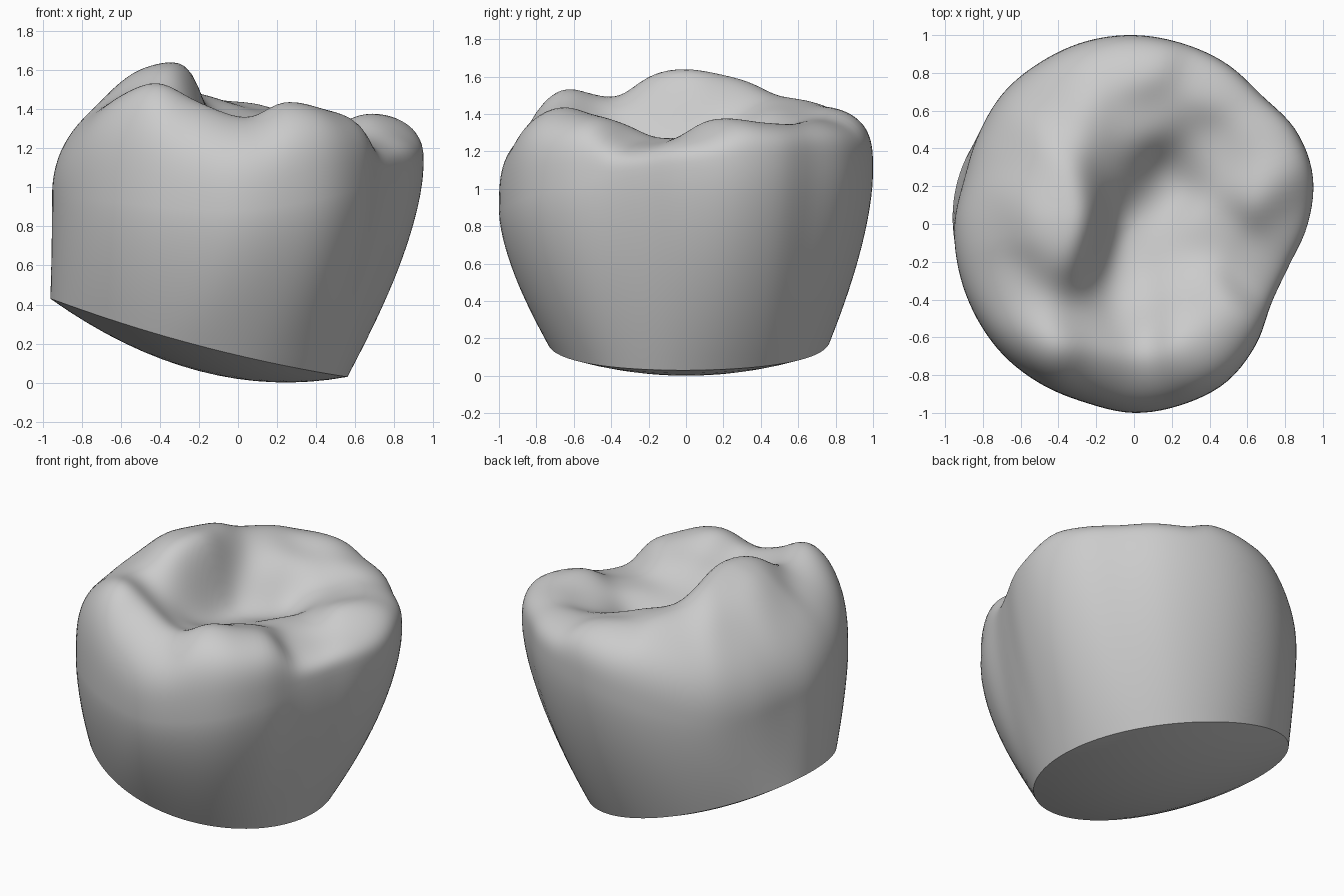
import bpy
import bmesh
from math import cos, sin, pi, exp

SEGMENTS = 128
WALL_STEPS = 14
TOP_STEPS = 48
BASE_STEPS = 8

# Widest outline of the crown: radius in hundredths, every 15 degrees from +x
OUTLINE = [92, 98, 99, 96, 98, 99, 100, 100, 99, 98, 95, 93,
           95, 96, 97, 98, 98, 98, 100, 99, 97, 91, 84, 85]
# Height of that outline and squareness of the shoulder above it, every 45 degrees
EQUATOR = [1.1, 1.12, 1.08, 0.9, 0.95, 0.93, 0.88, 1.0]
SHOULDER = [3.5, 4, 3.6, 2.5, 2.2, 3.2, 3.3, 4]

# Chewing surface: x, y, height in hundredths
CUSPS = [(-44, -66, 174), (-58, -54, 165), (-35, 2, 169), (-38, -20, 166), (-35, 25, 167),
         (-58, 10, 173), (-50, 30, 165), (30, -70, 152), (45, -55, 144), (71, 21, 144)]
RIMS = [(0, -82, 141), (-20, -74, 153), (-75, 0, 159), (-70, 40, 156), (-70, -32, 155),
        (-50, -41, 150), (-30, 52, 156), (-40, 78, 153), (0, 82, 150), (40, 72, 141),
        (65, 48, 140), (66, -21, 126), (85, 0, 131)]
VALLEYS = [(0, -10, 116), (5, 10, 115), (20, 25, 113), (-8, -30, 121), (-28, -46, 140),
           (0, -50, 132), (30, -38, 136), (20, -15, 125), (40, 0, 128), (50, 30, 131),
           (12, 55, 140), (-10, 46, 147), (-8, 28, 134), (34, 42, 130)]


def cyclic(values, angle):
    """Smooth periodic interpolation of evenly spaced values."""
    n = len(values)
    u = (angle / (2 * pi) % 1) * n
    i = int(u)
    t = u - i
    a, b, c, d = (values[(i + k) % n] for k in (-1, 0, 1, 2))
    return b + t / 2 * (c - a + t * (2 * a - 5 * b + 4 * c - d + t * (3 * (b - c) + d - a)))


def surface_height(x, y):
    """Blend the nearby cusp, rim and valley heights."""
    total = weight = 0
    for px, py, pz in CUSPS + RIMS + VALLEYS:
        w = exp(-((x - px / 100) ** 2 + (y - py / 100) ** 2) / 0.03) + 1e-9
        total += w * pz / 100
        weight += w
    return total / weight


def base_point(a, k):
    """Tilted, slightly domed underside; k is 1 at its edge."""
    r = k * (1 - 0.012 * sin(2 * a))
    x, y = -0.2 + 0.76 * r * cos(a), 0.015 + 0.755 * r * sin(a)
    z = 0.03 - 0.263 * (x - 0.56) - 0.04 * (k * sin(a)) ** 2 - 0.17 * (1 - k * k)
    return x, y, max(z, 0)


def equator_point(a):
    r = cyclic(OUTLINE, a) / 100
    return r * cos(a), r * sin(a), cyclic(EQUATOR, a)


def wall_point(a, t):
    p, q = base_point(a, 1), equator_point(a)
    e = 1 - (1 - t) ** 1.6
    return (p[0] + (q[0] - p[0]) * e, p[1] + (q[1] - p[1]) * e, p[2] + (q[2] - p[2]) * t)


def top_point(a, s):
    """Rounded shoulder that runs inward into the chewing surface."""
    x, y, z = equator_point(a)
    power = cyclic(SHOULDER, a)
    lift = max(0, 1 - s ** power) ** (1 / power)
    return x * s, y * s, z + (surface_height(x * s, y * s) - z) * lift


bm = bmesh.new()


def ring(func, value):
    return [bm.verts.new(func(2 * pi * i / SEGMENTS, value)) for i in range(SEGMENTS)]


# Rings from the underside, up the wall and over the top
rings = [ring(base_point, (i + 1) / BASE_STEPS) for i in range(BASE_STEPS)]
rings += [ring(wall_point, (i + 1) / WALL_STEPS) for i in range(WALL_STEPS)]
rings += [ring(top_point, cos(pi / 2 * (i + 1) / TOP_STEPS)) for i in range(TOP_STEPS - 1)]
bottom_tip = bm.verts.new(base_point(0, 0))
top_tip = bm.verts.new(top_point(0, 0))
for i in range(SEGMENTS):
    j = (i + 1) % SEGMENTS
    for low, high in zip(rings, rings[1:]):
        bm.faces.new((low[i], low[j], high[j], high[i]))
    bm.faces.new((bottom_tip, rings[0][j], rings[0][i]))
    bm.faces.new((top_tip, rings[-1][i], rings[-1][j]))
bmesh.ops.recalc_face_normals(bm, faces=bm.faces)

cube = bpy.data.objects.get("Cube")
if cube:
    bpy.data.objects.remove(cube, do_unlink=True)

mesh = bpy.data.meshes.new("molar_crown")
bm.to_mesh(mesh)
bm.free()
crown = bpy.data.objects.new("molar_crown", mesh)
bpy.context.collection.objects.link(crown)

# Plain grey material
grey = bpy.data.materials.new("light_grey")
grey.use_nodes = True
colour = (0.6, 0.6, 0.6, 1)
grey.diffuse_color = colour
grey.node_tree.nodes["Principled BSDF"].inputs["Base Color"].default_value = colour
mesh.materials.append(grey)

bpy.ops.object.select_all(action='DESELECT')
bpy.context.view_layer.objects.active = crown
crown.select_set(True)
bpy.ops.object.shade_smooth_by_angle(angle=0.6)
